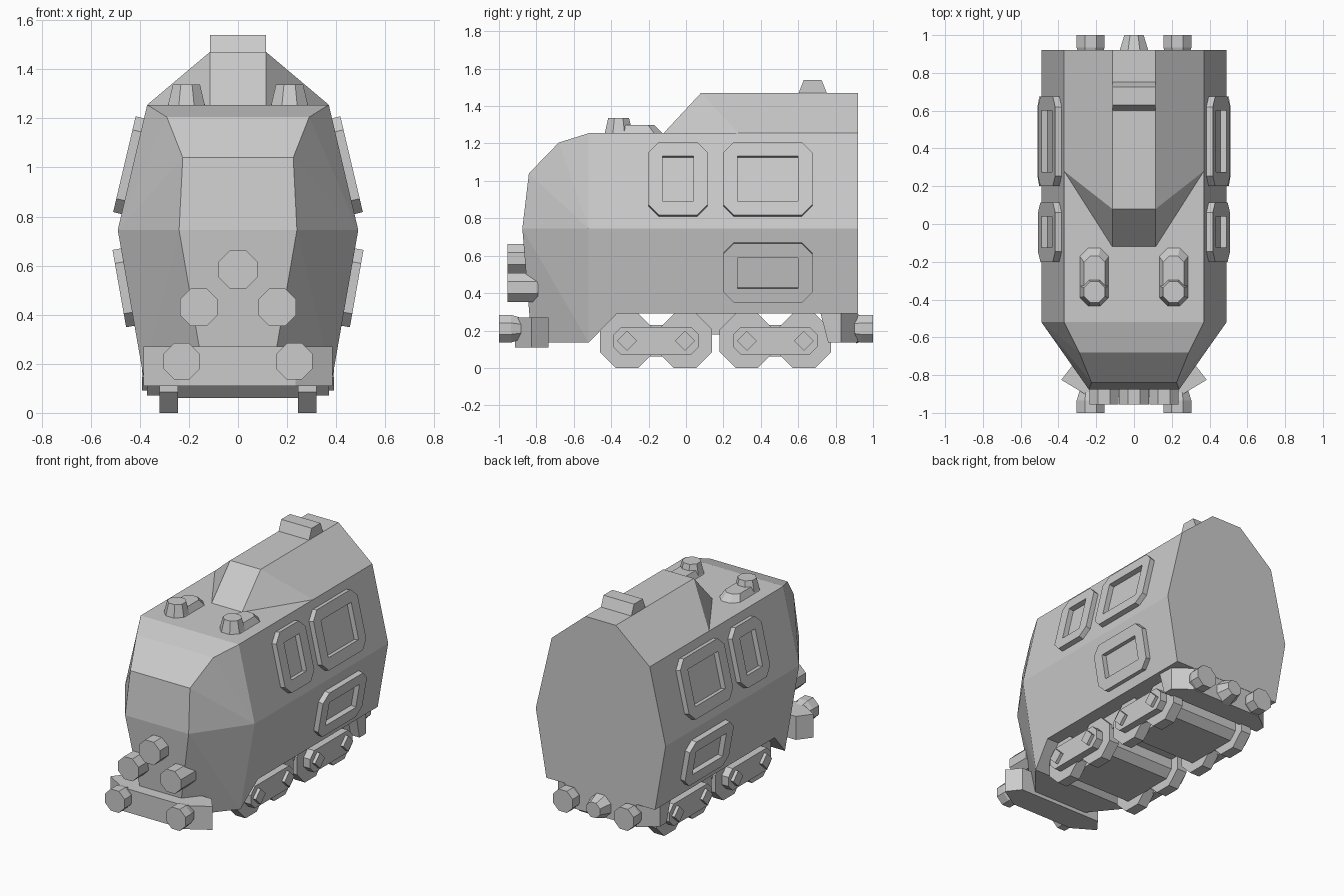
import bpy, bmesh
from math import pi, cos, sin
from mathutils import Vector, Matrix

if "Cube" in bpy.data.objects:
    bpy.data.objects.remove(bpy.data.objects["Cube"])


def finish(bm, name, mirror=False):
    bmesh.ops.recalc_face_normals(bm, faces=bm.faces[:])
    me = bpy.data.meshes.new(name)
    bm.to_mesh(me)
    bm.free()
    ob = bpy.data.objects.new(name, me)
    bpy.context.collection.objects.link(ob)
    if mirror:
        m = ob.modifiers.new("mirror", 'MIRROR')
        m.use_mirror_merge = False
    return ob


def hull(name, pts, both=True, mirror=False):
    """Convex solid; both=True also adds each point reflected in x."""
    bm = bmesh.new()
    for x, y, z in pts:
        bm.verts.new((x, y, z))
        if both:
            bm.verts.new((-x, y, z))
    r = bmesh.ops.convex_hull(bm, input=bm.verts[:])
    loose = [v for v in bm.verts if not v.link_faces]
    bmesh.ops.delete(bm, geom=loose, context='VERTS')
    bmesh.ops.dissolve_limit(bm, angle_limit=0.01, verts=bm.verts[:], edges=bm.edges[:])
    return finish(bm, name, mirror)


def rod(name, a, b, r1, r2=None, n=8, spin=pi / 8, mirror=False):
    """Faceted cylinder or cone from a to b."""
    a, b = Vector(a), Vector(b)
    d = b - a
    mat = (Matrix.Translation((a + b) / 2) @ d.to_track_quat('Z', 'Y').to_matrix().to_4x4()
           @ Matrix.Rotation(spin, 4, 'Z'))
    bm = bmesh.new()
    bmesh.ops.create_cone(bm, cap_ends=True, segments=n, radius1=r1,
                          radius2=r1 if r2 is None else r2, depth=d.length, matrix=mat)
    return finish(bm, name, mirror)


def octagon(r):
    return [(r * cos(pi / 8 + k * pi / 4), r * sin(pi / 8 + k * pi / 4)) for k in range(8)]


# Main body with tapered nose, then the running gear recess cut out below
body = hull("body", [
    (.383, .92, .135), (.49, .92, .745), (.37, .92, 1.255),
    (.383, -.52, .135), (.49, -.52, .745), (.37, -.52, 1.255),
    (.29, -.68, 1.205), (.225, -.84, 1.04), (.24, -.875, .745), (.135, -.825, .135)])
cutter = hull("recess_cutter", [
    (.7, -.54, .115), (.7, -.37, .29), (.7, 1.1, .29), (.7, 1.1, .115)])
cutter.hide_render = True
cutter.display_type = 'WIRE'
cut = body.modifiers.new("recess", 'BOOLEAN')
cut.operation, cut.solver, cut.object = 'DIFFERENCE', 'EXACT', cutter

# Raised roof with sloping front, and its vent
hull("raised_roof", [(.115, -.12, 1.255), (.115, .08, 1.47), (.115, .92, 1.47),
                     (.37, .28, 1.255), (.37, .92, 1.255)])
hull("roof_vent", [(.115, .60, 1.465), (.115, .755, 1.465), (.115, .63, 1.54), (.115, .725, 1.54)])

# Roof stacks on rounded bases
base = []
for r, z, y0, y1 in ((.085, 1.25, -.35, -.20), (.06, 1.298, -.35, -.225)):
    base += [(.21 + x, c + y, z) for c in (y0, y1) for x, y in octagon(r)]
hull("stack_base", base, both=False, mirror=True)
rod("stack", (.21, -.36, 1.25), (.21, -.36, 1.337), .082, .06, mirror=True)


# Window frames lying on the slanted sides
def side_point(y, z, off):
    if z > .745:
        x, k = .37 + (1.255 - z) * .235, .235
    else:
        x, k = .49 - (.745 - z) * .176, -.176
    n = Vector((1, 0, k)).normalized()
    return Vector((x, y, z)) + n * off


def window(name, y0, y1, z0, z1, c=.055, t=.075):
    outer = [(y0, z0 + c), (y0 + c, z0), (y1 - c, z0), (y1, z0 + c),
             (y1, z1 - c), (y1 - c, z1), (y0 + c, z1), (y0, z1 - c)]
    inner = [(y0 + t, z0 + t), (y1 - t, z0 + t), (y1 - t, z1 - t), (y0 + t, z1 - t)]
    bm = bmesh.new()
    layers = []
    for off in (.035, -.01):
        o = [bm.verts.new(side_point(*p, off)) for p in outer]
        i = [bm.verts.new(side_point(*p, off)) for p in inner]
        for k in range(4):
            bm.faces.new((o[2 * k], o[2 * k + 1], i[k]))
            bm.faces.new((o[2 * k + 1], o[(2 * k + 2) % 8], i[(k + 1) % 4], i[k]))
        layers.append((o, i))
    for a, b in zip(*layers):
        for k in range(len(a)):
            j = (k + 1) % len(a)
            bm.faces.new((a[k], a[j], b[j], b[k]))
    finish(bm, name, True)


window("cab_window", -.20, .115, .81, 1.20)
window("upper_window", .20, .675, .81, 1.20)
window("lower_window", .20, .675, .355, .67)

# Front beam swept back at the ends, and rear beam with cut corners
hull("front_beam", [(x, y, z) for z in (.11, .27)
                    for x, y in ((.235, -.915), (.385, -.825), (.315, -.735))])
hull("rear_beam", [(.39, .72, .29), (.385, .76, .135)] +
     [(x, y, z) for z in (.135, .292) for x, y in ((.385, .83), (.27, .918))])

# Headlights
rod("top_headlight", (0, -.955, .585), (0, -.85, .585), .085)
rod("headlight", (.16, -.955, .43), (.16, -.79, .43), .083, mirror=True)

# Buffers and rear coupling
for end, s in (("front", -1), ("rear", 1)):
    rod(end + "_buffer_head", (.23, s * 1.0, .21), (.23, s * .935, .21), .08, mirror=True)
    rod(end + "_buffer_neck", (.23, s * .935, .21), (.23, s * .86, .21), .08, .055, mirror=True)
rod("rear_coupling", (0, 1.0, .21), (0, .91, .21), .055, .085)

# Running gear: two bogies, each with two axles
H = .145
for n, ys in enumerate(((-.315, -.005), (.325, .63))):
    tag = "_%d" % (n + 1)
    hull("bogie_core" + tag, [(.25, y + a, H + b) for y in ys for a, b in octagon(.092)])
    hull("bogie_plate" + tag, [(x, y + a, H + b) for x in (.31, .37) for y in ys
                               for a, b in octagon(.081)], both=False, mirror=True)
    for k, y in enumerate(ys):
        rod("wheel%s_%d" % (tag, k), (.245, y, H), (.32, y, H), .157, mirror=True)
        rod("axle_nut%s_%d" % (tag, k), (.36, y, H), (.392, y, H), .053, n=4, spin=0, mirror=True)

# Block hanging between the bogies
hull("underframe_block", [(.3, y, z) for y in (.04, .28) for z in (.18, .295)])
